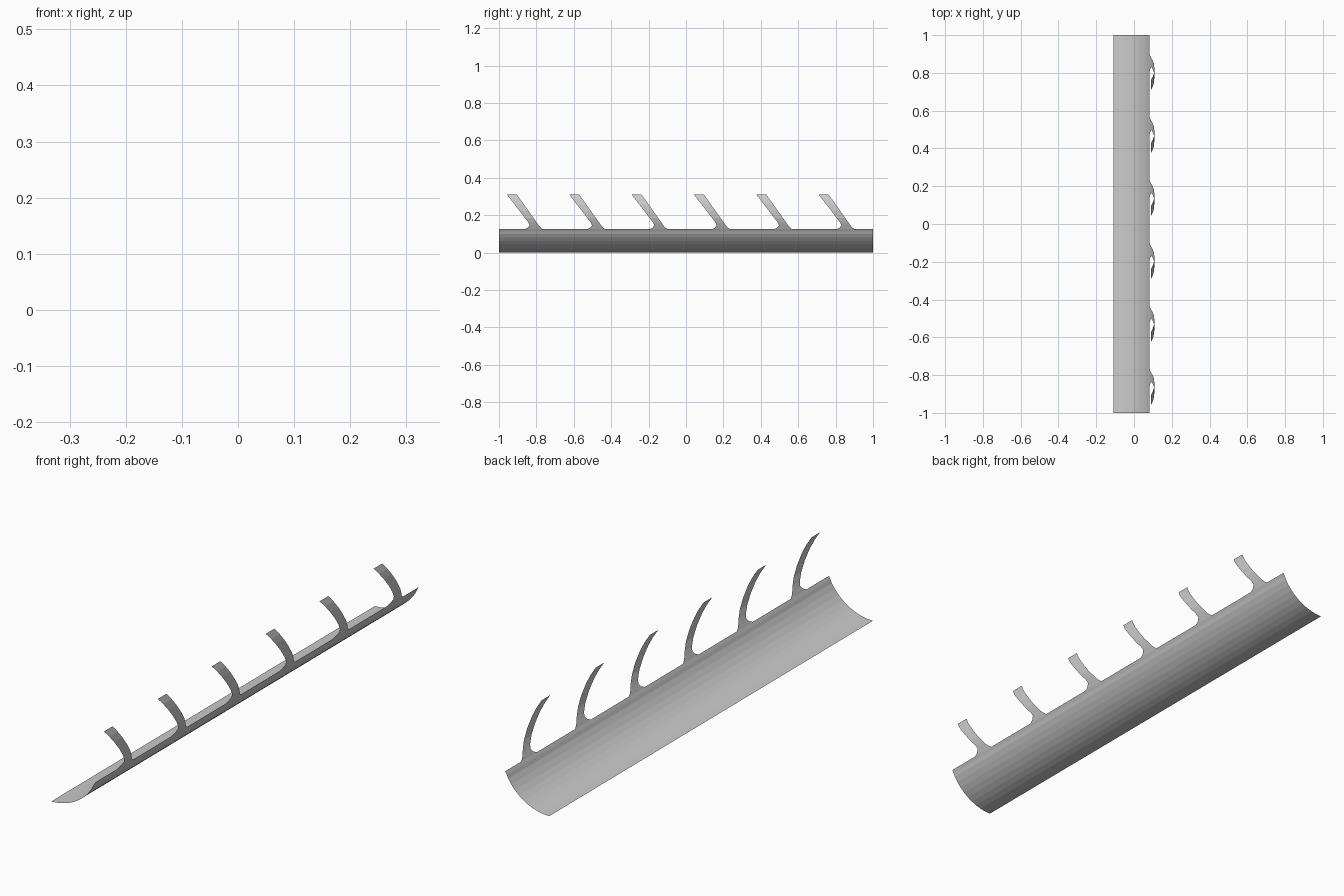
import bpy, bmesh, math

if "Cube" in bpy.data.objects:
    bpy.data.objects.remove(bpy.data.objects["Cube"])

# One light grey for the whole model
grey = bpy.data.materials.new("light_grey")
grey.diffuse_color = (0.6, 0.6, 0.6, 1)
grey.use_nodes = True
grey.node_tree.nodes["Principled BSDF"].inputs["Base Color"].default_value = grey.diffuse_color


def sheet(name, rows):
    """Thin single-sided strip: each row is ((x, z), y_start, y_end)."""
    bm = bmesh.new()
    pairs = [(bm.verts.new((x, y0, z)), bm.verts.new((x, y1, z)))
             for (x, z), y0, y1 in rows]
    for (a, b), (c, d) in zip(pairs, pairs[1:]):
        bm.faces.new((a, c, d, b))
    mesh = bpy.data.meshes.new(name)
    bm.to_mesh(mesh)
    bm.free()
    mesh.materials.append(grey)
    obj = bpy.data.objects.new(name, mesh)
    bpy.context.collection.objects.link(obj)
    return obj


# Curved trough: arc from the flat outer edge up to the lip
R, X0, SEGMENTS = 0.207, -0.108, 9
END = math.asin(0.177 / R)
arc = [(X0 + R * math.sin(END * i / SEGMENTS),
        R - R * math.cos(END * i / SEGMENTS)) for i in range(SEGMENTS + 1)]
sheet("trough", [(p, -1, 1) for p in arc])

# Steeper lip along the raised edge
lip = [arc[-1], (0.075, 0.113), (0.082, 0.125)]
sheet("lip", [(p, -1, 1) for p in lip])

# Six bowed, slanted prongs with flared roots
prong = [
    ((0.082, 0.125), -0.862, -0.765),
    ((0.0855, 0.133), -0.846, -0.776),
    ((0.091, 0.145), -0.836, -0.787),
    ((0.097, 0.160), -0.842, -0.797),
    ((0.105, 0.186), -0.862, -0.816),
    ((0.108, 0.222), -0.889, -0.841),
    ((0.106, 0.258), -0.917, -0.867),
    ((0.100, 0.285), -0.938, -0.886),
    ((0.090, 0.310), -0.957, -0.904),
]
for i in range(6):
    dy = i / 3
    sheet(f"prong_{i + 1}", [(p, a + dy, b + dy) for p, a, b in prong])
